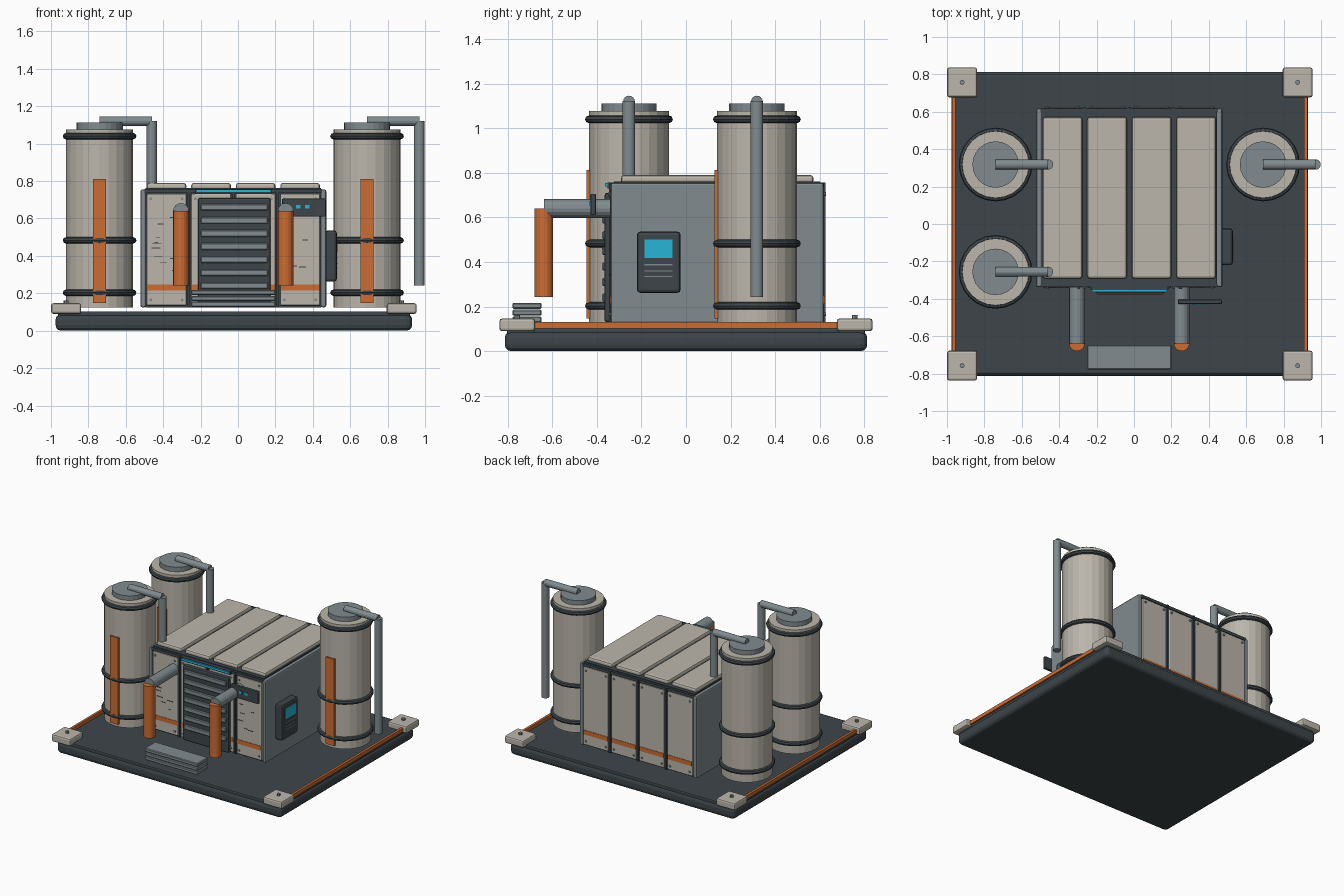
import bpy, bmesh, random
from mathutils import Vector
from math import pi, cos, sin

if "Cube" in bpy.data.objects:
    bpy.data.objects.remove(bpy.data.objects["Cube"])

random.seed(4)


def material(name, r, g, b):
    m = bpy.data.materials.new(name)
    m.diffuse_color = (r, g, b, 1)
    m.use_nodes = True
    m.node_tree.nodes["Principled BSDF"].inputs["Base Color"].default_value = m.diffuse_color
    return m


CREAM = material("cream_paint", 0.50, 0.47, 0.41)
DARK = material("dark_metal", 0.047, 0.060, 0.067)
STEEL = material("blue_grey_steel", 0.22, 0.26, 0.275)
ORANGE = material("orange_paint", 0.60, 0.15, 0.032)
CYAN = material("cyan_glow", 0.02, 0.47, 0.68)


def add(name, bm, mat):
    me = bpy.data.meshes.new(name)
    bm.to_mesh(me)
    bm.free()
    me.materials.append(mat)
    ob = bpy.data.objects.new(name, me)
    bpy.context.collection.objects.link(ob)
    return ob


def box(name, x, y, z, mat, bevel=0.0, segments=2):
    """Box from (min, max) pairs on each axis."""
    bm = bmesh.new()
    bmesh.ops.create_cube(bm, size=1)
    for v in bm.verts:
        v.co = Vector([a[0] if c < 0 else a[1] for c, a in zip(v.co, (x, y, z))])
    ob = add(name, bm, mat)
    if bevel:
        mod = ob.modifiers.new("Bevel", 'BEVEL')
        mod.width, mod.segments = bevel, segments
    return ob


def rod(name, p, q, r, mat, sides=16):
    """Capped cylinder from p to q."""
    p, q = Vector(p), Vector(q)
    bm = bmesh.new()
    bmesh.ops.create_cone(bm, cap_ends=True, segments=sides, radius1=r, radius2=r,
                          depth=(q - p).length)
    rot = (q - p).to_track_quat('Z', 'Y')
    for v in bm.verts:
        v.co = rot @ v.co + (p + q) / 2
    return add(name, bm, mat)


def ring(name, x, y, z, major, minor, mat, n=24, k=8):
    bm = bmesh.new()
    loops = []
    for i in range(n):
        a = 2 * pi * i / n
        loops.append([bm.verts.new((x + (major + minor * cos(b)) * cos(a),
                                    y + (major + minor * cos(b)) * sin(a),
                                    z + minor * sin(b)))
                      for b in (2 * pi * j / k for j in range(k))])
    for i in range(n):
        l0, l1 = loops[i], loops[(i + 1) % n]
        for j in range(k):
            bm.faces.new((l0[j], l1[j], l1[(j + 1) % k], l0[(j + 1) % k]))
    return add(name, bm, mat)


# Base slab, deck, edge stripes and corner pads
CX = -0.022
box("base_slab", (-0.975, 0.931), (-0.813, 0.813), (0.0, 0.09), DARK, 0.03, 3)
box("base_deck", (-0.963, 0.919), (-0.803, 0.803), (0.05, 0.104), DARK, 0.008)
for s in (-1, 1):
    x = CX + s * 0.941
    box("edge_stripe", (x - 0.009, x + 0.009), (-0.72, 0.72), (0.102, 0.13), ORANGE)
    for t in (-1, 1):
        px, py = CX + s * 0.897, t * 0.757
        box("corner_pad", (px - 0.08, px + 0.08), (py - 0.08, py + 0.08),
            (0.09, 0.147), CREAM, 0.012)
        rod("pad_bolt", (px, py, 0.14), (px, py, 0.162), 0.013, STEEL, 8)

# Cabin core with thick side plates
box("cabin_core", (-0.495, 0.445), (-0.322, 0.60), (0.125, 0.762), DARK)
for x0 in (-0.522, 0.442):
    box("side_plate", (x0, x0 + 0.03), (-0.338, 0.617), (0.125, 0.755), STEEL, 0.01)
for y0 in (-0.338, 0.6):
    box("top_rail", (-0.5, 0.45), (y0, y0 + 0.018), (0.735, 0.757), DARK)

# Four bays: roof panel plus front and back wall panels
for i in range(4):
    x0 = -0.488 + i * 0.238
    x1 = x0 + 0.212
    box("roof_panel", (x0, x1), (-0.292, 0.572), (0.752, 0.79), CREAM, 0.014)
    for yin, out in ((-0.318, -1), (0.598, 1)):
        face = yin + out * 0.022
        box("wall_panel", (x0, x1), sorted((yin, face)), (0.135, 0.732), CREAM, 0.006)
        box("wall_stripe", (x0 + 0.003, x1 - 0.003), sorted((yin, face + out * 0.003)),
            (0.215, 0.248), ORANGE)
        for bx in (x0 + 0.022, x1 - 0.022):
            for bz in (0.165, 0.705):
                rod("panel_bolt", (bx, face, bz), (bx, face + out * 0.007, bz),
                    0.008, STEEL, 8)
    if i:
        for y0 in (-0.345, 0.6):
            box("bay_divider", (x0 - 0.02, x0 - 0.006), (y0, y0 + 0.025),
                (0.13, 0.757), DARK)

# Small scuff marks on the outer front panels
for i in range(16):
    sx = random.choice((-0.47, 0.235)) + random.uniform(0, 0.13)
    sz = random.uniform(0.28, 0.68)
    box("panel_scuff", (sx, sx + random.uniform(0.015, 0.05)), (-0.3425, -0.338),
        (sz, sz + 0.004), DARK)

# Louvred door with light bar above
box("door_frame", (-0.215, 0.175), (-0.366, -0.33), (0.13, 0.71), DARK, 0.012)
for i in range(7):
    z = 0.66 - i * 0.07
    box("door_slat", (-0.2, 0.16), (-0.376, -0.355), (z - 0.018, z + 0.018), STEEL, 0.005, 1)
box("light_bar_mount", (-0.23, 0.18), (-0.352, -0.33), (0.73, 0.757), DARK)
box("light_bar", (-0.224, 0.176), (-0.363, -0.345), (0.738, 0.754), CYAN)

# Front status box with two lights
box("status_box", (0.235, 0.47), (-0.428, -0.404), (0.61, 0.706), DARK, 0.006)
for x in (0.322, 0.37):
    box("status_light", (x - 0.011, x + 0.011), (-0.432, -0.42), (0.653, 0.673), CYAN)

# Front outlet pipes with orange drops
for x in (-0.305, 0.255):
    rod("outlet_pipe", (x, -0.31, 0.64), (x, -0.638, 0.64), 0.042, STEEL)
    rod("outlet_drop", (x, -0.638, 0.64), (x, -0.638, 0.242), 0.042, ORANGE)

# Stacked step
for i in range(3):
    z = 0.128 + i * 0.031
    box("step_plate", (-0.25, 0.2), (-0.778, -0.648), (z, z + 0.027), STEEL, 0.005, 1)

# Control terminal on the right side
box("terminal_case", (0.465, 0.528), (-0.22, -0.024), (0.262, 0.536), DARK, 0.014)
box("terminal_screen", (0.52, 0.533), (-0.186, -0.06), (0.418, 0.5), CYAN)
for z in (0.335, 0.36, 0.388):
    box("terminal_groove", (0.52, 0.532), (-0.186, -0.06), (z - 0.003, z + 0.003), STEEL)

# Three tanks with bands, stripe, cap and vent pipe
for x, y in ((-0.74, 0.318), (-0.74, -0.256), (0.69, 0.318)):
    rod("tank_body", (x, y, 0.125), (x, y, 1.077), 0.179, CREAM, 24)
    rod("tank_cap", (x, y, 1.07), (x, y, 1.112), 0.124, STEEL, 24)
    for z in (0.203, 0.483, 1.04):
        ring("tank_band", x, y, z, 0.18, 0.017, DARK)
    box("tank_stripe", (x - 0.035, x + 0.035), (y - 0.19, y - 0.17), (0.147, 0.812), ORANGE)
    rod("vent_pipe", (x, y, 1.12), (x + 0.28, y, 1.12), 0.026, STEEL)
    rod("vent_drop", (x + 0.28, y, 1.122), (x + 0.28, y, 0.243), 0.028, STEEL)
